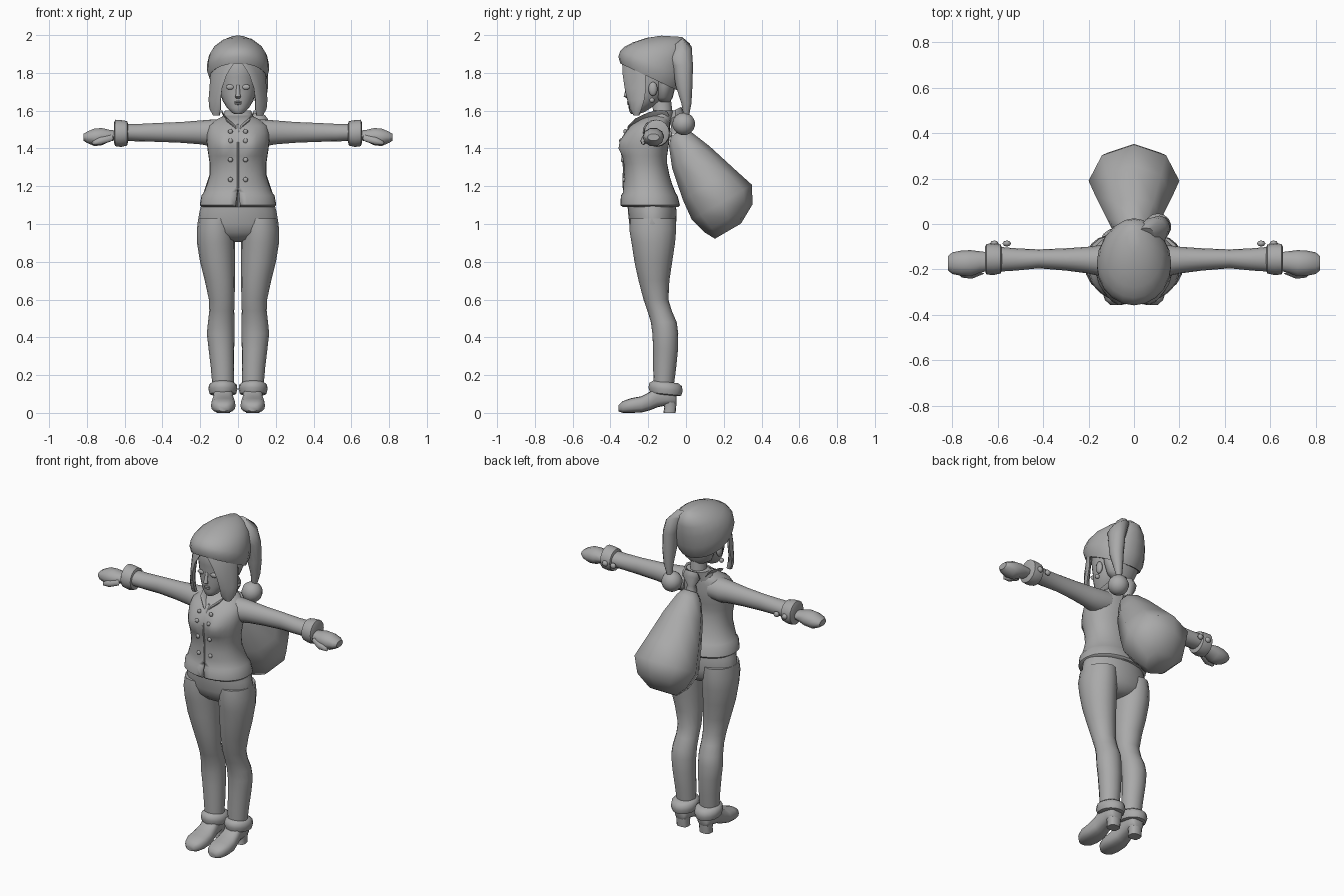
import bpy, bmesh, math
from mathutils import Vector as V

grey = bpy.data.materials.new("plain grey")
grey.diffuse_color = (0.4, 0.4, 0.4, 1)


def finish(name, bm, angle=50):
    bmesh.ops.recalc_face_normals(bm, faces=bm.faces)
    me = bpy.data.meshes.new(name)
    bm.to_mesh(me)
    bm.free()
    ob = bpy.data.objects.new(name, me)
    bpy.context.collection.objects.link(ob)
    me.materials.append(grey)
    bpy.context.view_layer.objects.active = ob
    ob.select_set(True)
    bpy.ops.object.shade_smooth_by_angle(angle=math.radians(angle))
    ob.select_set(False)
    return ob


def loft(name, rings, n=16, side=1, angle=50, power=1.0, shape=None):
    """Skin ellipses (centre, half axis a, half axis b); side=-1 mirrors in x."""
    bm = bmesh.new()
    loops = []
    for c, a, b in rings:
        loop = []
        for i in range(n):
            t = 2 * math.pi * i / n
            ct, st = math.cos(t), math.sin(t)
            ct = math.copysign(abs(ct) ** power, ct)
            st = math.copysign(abs(st) ** power, st)
            p = V(c) + V(a) * ct + V(b) * st
            if shape:
                p = shape(p)
            p.x *= side
            loop.append(bm.verts.new(p))
        loops.append(loop)
    for l, m in zip(loops, loops[1:]):
        for i in range(n):
            j = (i + 1) % n
            bm.faces.new((l[i], l[j], m[j], m[i]))
    bm.faces.new(loops[0])
    bm.faces.new(loops[-1])
    return finish(name, bm, angle)


def upright(rows, x=0):
    """Rows of (z, half width, front y, back y), optional x centre."""
    return [((r[4] if len(r) > 4 else x, (r[2] + r[3]) / 2, r[0]),
             (r[1], 0, 0), (0, (r[3] - r[2]) / 2, 0)) for r in rows]


def across(rows):
    """Rows of (x, low z, high z, front y, back y)."""
    return [((x, (f + b) / 2, (l + h) / 2), (0, (b - f) / 2, 0), (0, 0, (h - l) / 2))
            for x, l, h, f, b in rows]


def ball(name, c, r, s=(1, 1, 1), seg=12):
    bm = bmesh.new()
    bmesh.ops.create_uvsphere(bm, u_segments=seg, v_segments=seg // 2 + 2, radius=r)
    for v in bm.verts:
        v.co = V((v.co.x * s[0], v.co.y * s[1], v.co.z * s[2])) + V(c)
    return finish(name, bm, 80)


# Jacket with fitted waist, bust and a flared hem band
def bust(p):
    if p.y < -0.2:
        p.y -= 0.034 * math.exp(-((abs(p.x) - 0.075) / 0.055) ** 2 - ((p.z - 1.415) / 0.055) ** 2)
    return p


jacket = loft("jacket", upright([
    (1.09, .19, -.335, -.04), (1.10, .202, -.348, -.032), (1.15, .194, -.345, -.045),
    (1.165, .182, -.335, -.055), (1.21, .165, -.332, -.073), (1.26, .15, -.328, -.088),
    (1.32, .15, -.33, -.1), (1.36, .156, -.333, -.1), (1.40, .162, -.335, -.094),
    (1.44, .166, -.332, -.088), (1.48, .165, -.322, -.085), (1.52, .155, -.295, -.085),
    (1.55, .12, -.25, -.085), (1.575, .07, -.205, -.085)]), 32, power=.92, shape=bust)

# Wedge cut at the front opening
cut = loft("opening_cutter", [((0, -.34, 1.07), (.016, 0, 0), (0, .03, 0)),
                              ((0, -.34, 1.18), (.003, 0, 0), (0, .03, 0))], 8)
cut.hide_render = True
cut.hide_set(True)
mod = jacket.modifiers.new("opening", 'BOOLEAN')
mod.object = cut
mod.solver = 'EXACT'

# Front placket seam and button pairs
loft("placket", [((0, y, z), (.006, 0, 0), (0, .005, 0)) for z, y in
                 ((1.19, -.332), (1.3, -.33), (1.41, -.344), (1.5, -.31), (1.53, -.285))], 6)
for z, y in ((1.49, -.322), (1.44, -.345), (1.34, -.336), (1.235, -.328)):
    for s in (1, -1):
        ball("jacket_button", (.04 * s, y, z), .013, (1, .7, 1), 8)

# Hips
loft("hips", upright([(1.13, .185, -.31, -.06), (1.07, .203, -.308, -.05), (1.0, .215, -.3, -.052),
                      (.955, .2, -.285, -.06), (.92, .12, -.25, -.085), (.905, .04, -.2, -.12)]), 24)

leg_rows = [(1.03, .095, -.295, -.055, .115), (.97, .1, -.3, -.052, .118), (.9, .1, -.288, -.058, .117),
            (.8, .092, -.273, -.073, .109), (.7, .08, -.251, -.088, .096), (.6, .068, -.225, -.093, .086),
            (.54, .066, -.204, -.075, .086), (.48, .07, -.186, -.049, .089), (.42, .073, -.178, -.041, .092),
            (.34, .068, -.174, -.042, .088), (.24, .062, -.174, -.052, .082), (.1, .054, -.17, -.07, .078)]
for s, side in ((1, "left"), (-1, "right")):
    # Legs, boots and fluffy boot cuffs
    loft(side + "_leg", upright(leg_rows), 16, s)
    loft(side + "_boot", [((.078, y, (l + h) / 2), (w, 0, 0), (0, 0, (h - l) / 2)) for y, l, h, w in (
        (-.357, .008, .042, .025), (-.335, 0, .062, .05), (-.29, 0, .078, .065), (-.235, .002, .088, .064),
        (-.19, .014, .112, .056), (-.15, .03, .15, .052), (-.1, .04, .15, .05), (-.06, .04, .14, .042),
        (-.05, .05, .13, .03))], 16, s, power=.75)
    loft(side + "_heel", upright([(.07, .04, -.125, -.05), (.03, .036, -.115, -.052),
                                  (0, .036, -.12, -.055)], .078), 12, s, power=.7)
    loft(side + "_boot_cuff", [((.08, -.108 + d, z), (w, 0, 0), (0, w * 1.18, w * -.12)) for z, w, d in (
        (.095, .056, 0), (.1, .07, 0), (.125, .077, 0), (.15, .073, 0), (.164, .056, 0))], 16, s)

    # Sleeves, cuffs, cuff buttons and mittens
    loft(side + "_sleeve", across([
        (.08, 1.42, 1.555, -.235, -.09), (.15, 1.413, 1.552, -.23, -.093), (.2, 1.422, 1.548, -.218, -.1),
        (.3, 1.43, 1.54, -.205, -.107), (.42, 1.435, 1.535, -.195, -.112),
        (.52, 1.437, 1.53, -.205, -.107), (.6, 1.44, 1.53, -.21, -.1)]), 16, s)
    loft(side + "_sleeve_cuff", across([
        (.582, 1.435, 1.53, -.205, -.105), (.587, 1.415, 1.545, -.218, -.09), (.62, 1.408, 1.55, -.225, -.085),
        (.65, 1.412, 1.552, -.222, -.088), (.657, 1.43, 1.535, -.205, -.105)]), 16, s)
    for x in (.56, .615):
        ball("cuff_button", (x * s, -.086, 1.475), .017, (1.1, .8, 1), 8)
    loft(side + "_mitten", across([
        (.64, 1.445, 1.495, -.205, -.125), (.68, 1.435, 1.5, -.215, -.12), (.72, 1.415, 1.51, -.23, -.115),
        (.76, 1.41, 1.508, -.228, -.117), (.8, 1.428, 1.49, -.22, -.125), (.818, 1.44, 1.478, -.205, -.14)]), 10, s)
    loft(side + "_thumb", [((.68, -.205, 1.455), (.02, .014, 0), (0, 0, .02)),
                           ((.73, -.225, 1.44), (.016, .016, 0), (0, 0, .022)),
                           ((.765, -.228, 1.43), (.008, .008, 0), (0, 0, .01))], 8, s)

    # Collar lapel
    loft(side + "_lapel", [((.07, -.13, 1.575), (.016, 0, .03), (0, .04, 0)),
                           ((.066, -.2, 1.565), (.022, 0, .026), (.004, .01, 0)),
                           ((.045, -.262, 1.54), (.024, -.008, .018), (0, .008, .01)),
                           ((.012, -.3, 1.512), (.012, -.006, .008), (0, .008, .008))], 8, s)

    # Long front hair lock: each row runs from inner to outer edge
    rows = ((1.895, .004, -.325, .1, -.26), (1.85, .022, -.338, .135, -.235), (1.79, .06, -.335, .147, -.215),
            (1.72, .084, -.325, .15, -.212), (1.66, .092, -.312, .155, -.22), (1.61, .092, -.298, .15, -.235),
            (1.575, .1, -.275, .128, -.25))
    loft(side + "_hair_lock", [(((a + c) / 2, (b + d) / 2, z), ((c - a) / 2, (d - b) / 2, 0), (.012, -.01, 0))
                               for z, a, b, c, d in rows], 10, s)

    # Ears, earrings and eyelids
    ball(side + "_ear", (.108 * s, -.175, 1.715), .03, (.5, .8, 1.25), 10)
    ball(side + "_earring", (.118 * s, -.18, 1.655), .014, seg=8)
    ball(side + "_eye", (.042 * s, -.3, 1.725), .02, (1.2, .45, .7), 10)

# Neck and raised collar
loft("neck", upright([(1.54, .06, -.19, -.07), (1.58, .046, -.17, -.07), (1.66, .045, -.185, -.08)]))
loft("collar", upright([(1.545, .1, -.23, -.075), (1.575, .078, -.2, -.066), (1.6, .07, -.175, -.062),
                        (1.602, .055, -.165, -.07)]), 20)

# Head and face
loft("head", upright([
    (1.582, .018, -.29, -.25), (1.592, .036, -.298, -.22), (1.615, .058, -.304, -.185), (1.65, .08, -.306, -.13),
    (1.69, .095, -.309, -.1), (1.73, .103, -.308, -.082), (1.78, .108, -.316, -.07), (1.85, .11, -.318, -.07),
    (1.92, .08, -.28, -.09)]), 20)
loft("nose", [((0, -.305, 1.735), (.008, 0, 0), (0, .006, 0)), ((0, -.316, 1.69), (.011, 0, 0), (0, .01, 0)),
              ((0, -.318, 1.675), (.015, 0, 0), (0, .012, 0)), ((0, -.305, 1.664), (.01, 0, 0), (0, .006, 0))], 8)
for z in (1.646, 1.636):
    ball("lip", (0, -.305, z), .02, (1, .4, .25), 10)

# Short hair at the nape
loft("back_hair", upright([(1.645, .05, -.15, -.085), (1.67, .09, -.165, -.07), (1.73, .115, -.17, -.055),
                           (1.82, .125, -.18, -.045)]), 16)

# Hat: tilted rings given by front and back points, then a drooping tail
hat_rows = ((-.325, 1.855, -.05, 1.715, .135), (-.348, 1.85, -.03, 1.70, .152), (-.358, 1.885, -.008, 1.735, .164),
            (-.348, 1.915, .005, 1.775, .164), (-.325, 1.938, .02, 1.85, .153), (-.28, 1.962, .025, 1.91, .128),
            (-.21, 1.985, .02, 1.955, .085), (-.13, 1.997, -.02, 1.99, .03))
loft("hat", [((0, (f + b) / 2, (p + q) / 2), (w, 0, 0), (0, (b - f) / 2, (q - p) / 2))
             for f, p, b, q, w in hat_rows], 20)
loft("hat_tail", [((.03, -.08, 1.935), (.06, .04, .03), (-.02, .05, .04)),
                  ((.085, -.035, 1.91), (.062, 0, -.02), (0, .065, .03)),
                  ((.112, -.018, 1.84), (.046, 0, 0), (0, .055, 0)),
                  ((.12, -.01, 1.73), (.04, 0, 0), (0, .044, 0)),
                  ((.118, .002, 1.64), (.028, 0, 0), (0, .027, 0)),
                  ((.11, .002, 1.57), (.015, 0, 0), (0, .014, 0))], 12)
ball("hat_pompom", (.105, -.012, 1.53), .06, seg=14)

# Sack slung on the back, with gathered neck and frill
sack_rows = ((-.045, 1.485, .04, .045), (-.03, 1.45, .07, .075), (.025, 1.355, .115, .12), (.12, 1.21, .16, .168),
             (.19, 1.115, .185, .2), (.225, 1.03, .148, .16), (.222, .962, .08, .085))
loft("sack", [((0, y, z), (w, 0, 0), (0, h * .86, h * .5)) for y, z, h, w in sack_rows], 8, angle=70)
loft("sack_frill", [((0, -.05, 1.48), (.035, 0, 0), (0, .035, 0)), ((0, -.055, 1.52), (.025, 0, 0), (0, .024, 0)),
                    ((0, -.055, 1.57), (.055, 0, 0), (0, .045, .02)),
                    ((0, -.055, 1.605), (.04, 0, 0), (0, .03, .015))], 8)
